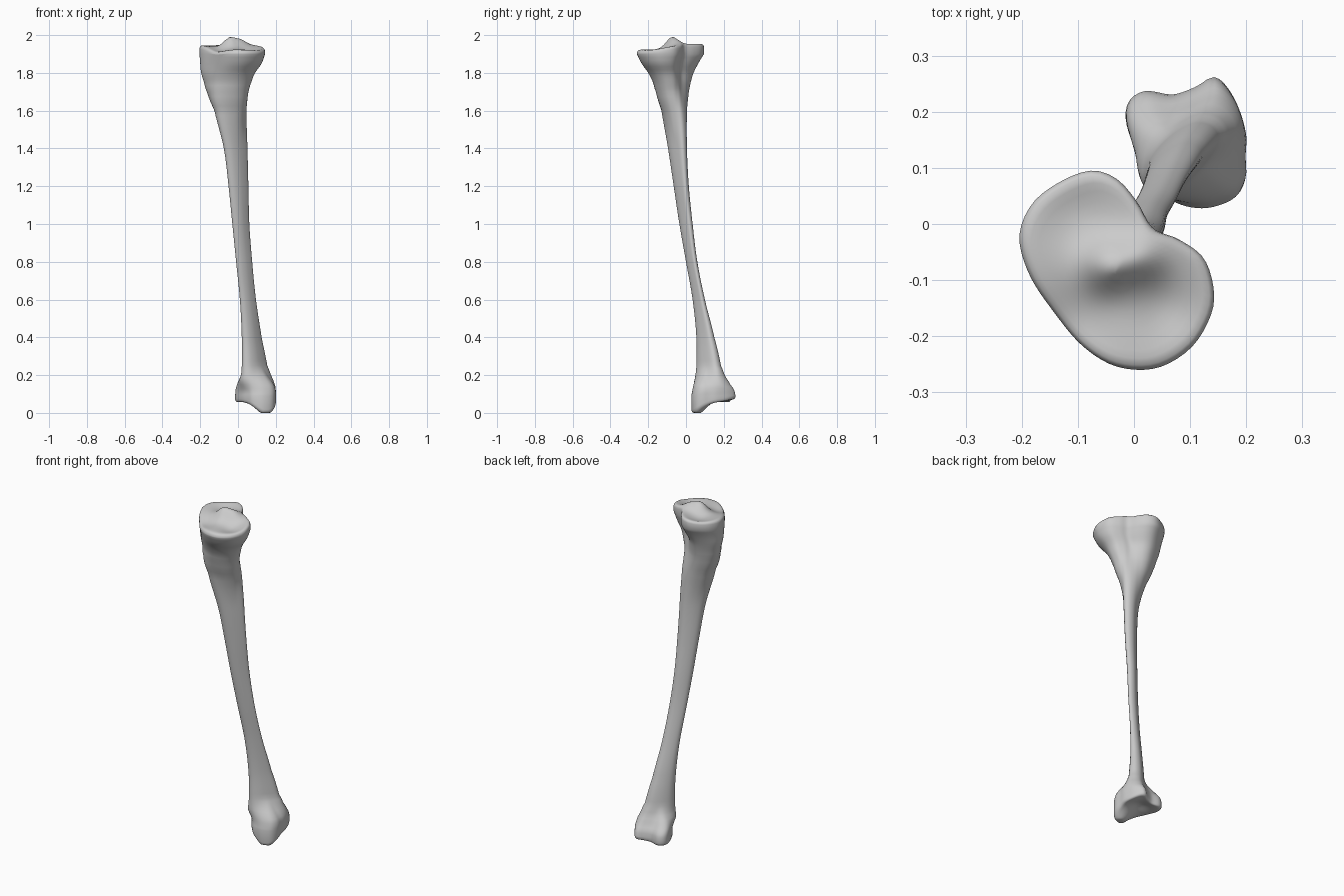
import bpy
import bmesh
import math
from mathutils import Vector

SIDES = 72

cube = bpy.data.objects.get("Cube")
if cube:
    bpy.data.objects.remove(cube, do_unlink=True)

# Plan outlines, counter-clockwise
PLATEAU = [(.143, -.12), (.125, -.06), (.08, -.025), (.035, -.005), (.005, .045), (-.03, .085),
           (-.075, .1), (-.13, .08), (-.18, .04), (-.203, -.02), (-.185, -.09), (-.14, -.16),
           (-.09, -.22), (-.03, -.257), (.04, -.26), (.1, -.225), (.135, -.17)]
SHAFT = [(1, .4), (.85, .9), (.3, 1), (-.35, .6), (-.85, 0), (-1, -.6), (-.8, -.95), (-.3, -.95),
         (.35, -.5)]
ANKLE = [(.2, .12), (.2, .165), (.18, .225), (.147, .263), (.11, .245), (.07, .232), (.02, .238),
         (-.01, .215), (-.01, .17), (.02, .1), (.05, .06), (.08, .035), (.13, .027), (.18, .045),
         (.2, .08)]

# Section boxes up the bone: height, x range, y range
SECTIONS = [(.09, -.015, .2, .028, .262), (.12, -.013, .2, .034, .255), (.15, -.005, .195, .04, .235),
            (.2, .015, .175, .05, .205), (.25, .02, .155, .055, .185), (.4, .02, .125, .055, .15),
            (.6, .01, .095, .035, .1), (.8, -.01, .075, 0, .06), (1, -.03, .06, -.035, .035),
            (1.2, -.05, .055, -.065, .015), (1.4, -.075, .05, -.095, .005),
            (1.6, -.125, .045, -.13, .005), (1.7, -.165, .055, -.16, .015),
            (1.75, -.18, .07, -.175, .025), (1.8, -.195, .09, -.2, .04),
            (1.85, -.2, .125, -.235, .065), (1.9, -.204, .143, -.26, .095)]


def spline(a, b, c, d, t):
    """Catmull-Rom point between b and c."""
    return (b * 2 + (c - a) * t + (a * 2 - b * 5 + c * 4 - d) * t * t
            + (b * 3 - a - c * 3 + d) * t ** 3) / 2


def fit(points, x0, x1, y0, y1):
    """Scale a plan outline to fill a box."""
    xs, ys = [p.x for p in points], [p.y for p in points]
    sx = (x1 - x0) / (max(xs) - min(xs))
    sy = (y1 - y0) / (max(ys) - min(ys))
    return [Vector((x0 + (p.x - min(xs)) * sx, y0 + (p.y - min(ys)) * sy)) for p in points]


def resample(outline):
    """Smooth an outline and sample it at equal angles in a unit box."""
    pts = [Vector(p) for p in outline]
    n = len(pts)
    dense = [spline(pts[i - 1], pts[i], pts[(i + 1) % n], pts[(i + 2) % n], k / 16)
             for i in range(n) for k in range(16)]
    polar = sorted((math.atan2(p.y, p.x) % math.tau, p.length) for p in fit(dense, -1, 1, -1, 1))
    polar = ([(polar[-1][0] - math.tau, polar[-1][1])] + polar
             + [(polar[0][0] + math.tau, polar[0][1])])
    result = []
    for s in range(SIDES):
        angle = math.tau * s / SIDES
        for (a, ra), (b, rb) in zip(polar, polar[1:]):
            if a <= angle <= b:
                r = ra + (rb - ra) * (angle - a) / max(b - a, 1e-6)
                result.append(Vector((r * math.cos(angle), r * math.sin(angle))))
                break
    return result


def smoothstep(low, high, value):
    t = min(max((value - low) / (high - low), 0), 1)
    return t * t * (3 - 2 * t)


def bump(p, x, y, radius):
    return math.exp(-((p.x - x) ** 2 + (p.y - y) ** 2) / (2 * radius ** 2))


def top_height(p):
    """Knee surface: tilted, with two shallow dishes and a central peak."""
    return (1.943 + .11 * (p.y + .08) + .045 * bump(p, -.045, -.075, .03)
            + .03 * bump(p, .015, -.06, .03) - .02 * bump(p, -.1, .02, .05)
            - .022 * bump(p, .06, -.15, .045) - .02 * bump(p, -.1, -.17, .05))


def bottom_height(p):
    """Ankle surface: hollow, with a low knob on the inner side."""
    return max(0, .056 + .02 * bump(p, .1, .16, .04) + .015 * bump(p, .15, .26, .04)
               - .066 * bump(p, .145, .055, .045))


plateau, shaft, ankle = map(resample, (PLATEAU, SHAFT, ANKLE))
rings = []

# Shaft and flared ends, lofted through the section boxes
rows = [Vector(s) for s in SECTIONS]
rows = [rows[0] * 2 - rows[1]] + rows + [rows[-1] * 2 - rows[-2]]
for i in range(1, len(rows) - 2):
    steps = max(3, round((rows[i + 1][0] - rows[i][0]) / .025))
    for k in range(steps + (i == len(rows) - 3)):
        t = k / steps
        box = spline(*rows[i - 1:i + 3], t)
        z = rows[i][0] + (rows[i + 1][0] - rows[i][0]) * t
        up = smoothstep(1.4, 1.86, z)
        down = 1 - smoothstep(.1, .26, z)
        mixed = [h * up + f * down + s * (1 - up - down)
                 for h, s, f in zip(plateau, shaft, ankle)]
        rings.append([(p.x, p.y, z) for p in fit(mixed, *box[1:])])


def cap_rings(edge, height, rim):
    """Concentric rings closing one end of the bone."""
    centre = sum((Vector(p[:2]) for p in edge), Vector((0, 0))) / SIDES
    rim_drop = {1: rim, .985: rim * .5, .95: rim * .15}
    out = []
    for scale in (1, .985, .95, .88, .8, .7, .6, .5, .4, .3, .2, .1, .02):
        ring = [centre.lerp(Vector(p[:2]), scale) for p in edge]
        out.append([(p.x, p.y, height(p) + rim_drop.get(scale, 0)) for p in ring])
    return out


rings = cap_rings(rings[0], bottom_height, .018)[::-1] + rings
rings += cap_rings(rings[-1], top_height, -.018)

# Skin the rings into one closed surface
bm = bmesh.new()
loops = [[bm.verts.new(p) for p in ring] for ring in rings]
for low, high in zip(loops, loops[1:]):
    for s in range(SIDES):
        n = (s + 1) % SIDES
        bm.faces.new((low[s], low[n], high[n], high[s]))
bm.faces.new(loops[0][::-1])
bm.faces.new(loops[-1])
bmesh.ops.recalc_face_normals(bm, faces=bm.faces)
mesh = bpy.data.meshes.new("shin_bone")
bm.to_mesh(mesh)
bm.free()
bone = bpy.data.objects.new("shin_bone", mesh)
bpy.context.collection.objects.link(bone)

# Single pale grey bone colour
mat = bpy.data.materials.new("bone_grey")
mat.use_nodes = True
colour = (.6, .6, .6, 1)
mat.diffuse_color = colour
mat.node_tree.nodes["Principled BSDF"].inputs["Base Color"].default_value = colour
mesh.materials.append(mat)

bpy.ops.object.select_all(action="DESELECT")
bone.select_set(True)
bpy.context.view_layer.objects.active = bone
bpy.ops.object.shade_smooth_by_angle(angle=math.radians(60))
